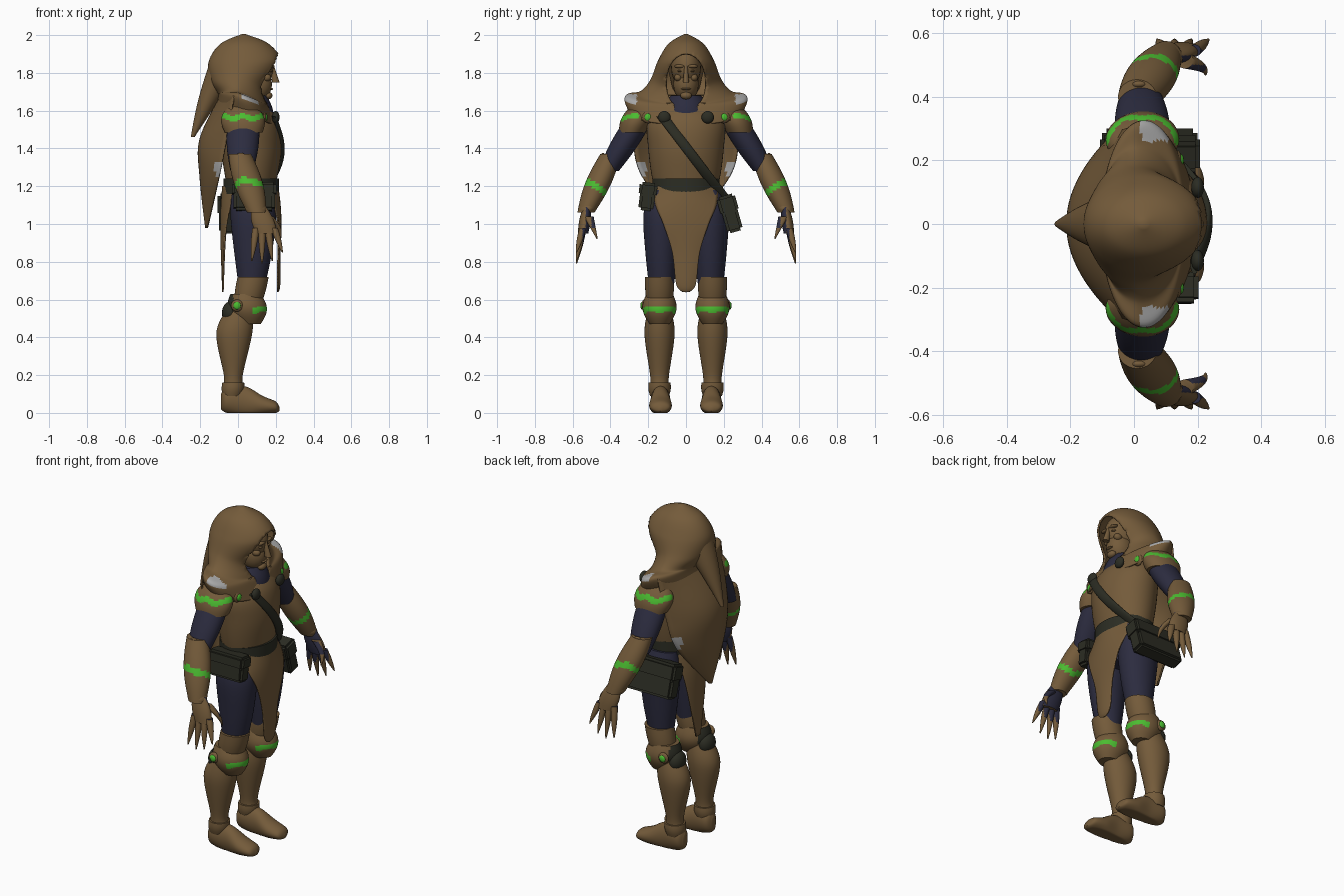
import bpy, bmesh, math
from mathutils import Matrix, Vector

cube = bpy.data.objects.get("Cube")
if cube:
    bpy.data.objects.remove(cube, do_unlink=True)


def material(name, red, green, blue):
    mat = bpy.data.materials.new(name)
    mat.use_nodes = True
    mat.diffuse_color = (red, green, blue, 1)
    mat.node_tree.nodes["Principled BSDF"].inputs["Base Color"].default_value = mat.diffuse_color
    return mat


BROWN = material("brown leather", .175, .105, .043)
NAVY = material("navy cloth", .025, .025, .05)
GREEN = material("bright green", .07, .5, .03)
OLIVE = material("dark olive", .025, .026, .017)
GREY = material("pale grey lining", .4, .4, .4)


def finish(name, bm, materials, rule=None, mirror=False, thickness=0, sharp=50):
    """Turn a bmesh into a shaded object, painted by a rule on face centres."""
    bmesh.ops.recalc_face_normals(bm, faces=bm.faces)
    for face in bm.faces:
        face.material_index = rule(face.calc_center_median()) if rule else 0
    mesh = bpy.data.meshes.new(name)
    bm.to_mesh(mesh)
    bm.free()
    for mat in materials:
        mesh.materials.append(mat)
    mesh.shade_smooth()
    mesh.set_sharp_from_angle(angle=math.radians(sharp))
    part = bpy.data.objects.new(name, mesh)
    bpy.context.collection.objects.link(part)
    if thickness:
        solid = part.modifiers.new("thickness", 'SOLIDIFY')
        solid.thickness = thickness
        solid.offset = 0
    if mirror:
        part.modifiers.new("mirror", 'MIRROR').use_axis = (False, True, False)


def spline(rows, steps=8):
    """Smooth interpolation through rows of numbers."""
    result = []
    padded = [rows[0], *rows, rows[-1]]
    for before, start, end, after in zip(padded, padded[1:], padded[2:], padded[3:]):
        for step in range(steps):
            t = step / steps
            result.append([q + t / 2 * (r - p + t * (2 * p - 5 * q + 4 * r - s + t * (3 * (q - r) + s - p)))
                           for p, q, r, s in zip(before, start, end, after)])
    return result + [rows[-1]]


def skin(bm, rings, closed):
    for ring, following in zip(rings, rings[1:]):
        count = len(ring)
        for i in range(count if closed else count - 1):
            j = (i + 1) % count
            bm.faces.new((ring[i], ring[j], following[j], following[i]))


def tube(sections, segments=48, capped=True):
    """Skin elliptical sections, each a centre and two half-axis vectors."""
    bm, rings = bmesh.new(), []
    angles = [math.tau * k / segments for k in range(segments)]
    for centre, across, side in sections:
        rings.append([bm.verts.new(centre + across * math.cos(a) + side * math.sin(a)) for a in angles])
    skin(bm, rings, True)
    bm.faces.new(rings[-1])
    if capped:
        bm.faces.new(rings[0])
    return bm


def upright(rows, y=0):
    """Sections from rows of height, middle x, x radius and y radius."""
    return [(Vector((x, y, z)), Vector((max(rx, .002), 0, 0)), Vector((0, max(ry, .002), 0)))
            for z, x, rx, ry in spline(rows)]


def limb(name, start, end, radii, materials, bulge=0, wide=1, bow=0, rule=None, mirror=True, steps=24):
    """Tapered limb with level sections; it swells by bulge and arches forward by bow."""
    start, end, sections = Vector(start), Vector(end), []
    for step in range(steps + 1):
        t = step / steps
        arch = math.sin(math.pi * t)
        radius = radii[0] + (radii[1] - radii[0]) * t + bulge * arch
        sections.append((start.lerp(end, t) + Vector((bow * arch, 0, 0)),
                         Vector((radius, 0, 0)), Vector((0, radius * wide, 0))))
    finish(name, tube(sections), materials, rule, mirror)


def sheet(name, rows, materials, rule=None, columns=24):
    """Hanging cloth from rows of height, middle x, edge x and half width."""
    bm, rings = bmesh.new(), []
    across = [2 * k / columns - 1 for k in range(columns + 1)]
    for z, middle, edge, width in spline(rows):
        rings.append([bm.verts.new((middle + (edge - middle) * u * u, u * width, z)) for u in across])
    skin(bm, rings, False)
    finish(name, bm, materials, rule, thickness=.008)


def blob(name, centre, radii, mat, mirror=True):
    bm = bmesh.new()
    bmesh.ops.create_uvsphere(bm, u_segments=20, v_segments=12, radius=1,
                              matrix=Matrix.Translation(centre) @ Matrix.Diagonal((*radii, 1)))
    finish(name, bm, [mat], mirror=mirror)


def box(name, centre, size, tilt):
    bm = bmesh.new()
    bmesh.ops.create_cube(bm, size=1, matrix=Matrix.Translation(centre)
                          @ Matrix.Rotation(tilt, 4, 'X') @ Matrix.Diagonal((*size, 1)))
    bmesh.ops.bevel(bm, geom=bm.edges[:], offset=.014, segments=2, affect='EDGES')
    finish(name, bm, [OLIVE], sharp=35)


def pouch(name, centre, size, tilt):
    """Bag with a slightly larger flap over its upper half."""
    centre, size = Vector(centre), Vector(size)
    box(name, centre, size, tilt)
    lift = Matrix.Rotation(tilt, 3, 'X') @ Vector((0, 0, size.z / 4))
    box(name + "_flap", centre + lift, (size.x + .015, size.y + .015, size.z / 2), tilt)


def gem(name, centre, outward):
    """Green stone set in a brown disc that faces outward."""
    centre, outward = Vector(centre), Vector(outward)
    flat = Vector((1, 1, 1)) - outward / 2
    blob(name + "_discs", centre, flat * .032, BROWN)
    blob(name + "_gems", centre + outward * .012, flat * .02, GREEN)


def stripe(height, half, where, slope=0, middle=0):
    """Wavy painted band, kept to the faces where a condition holds."""
    return lambda c: int(where(c) and
                         abs(c.z - height - slope * (c.y - middle) - math.sin(60 * c.x) / 150) < half)


# Torso, neck and head
torso = [(1, .07, .1, .1), (1.2, .07, .13, .17), (1.4, .07, .16, .2), (1.55, .06, .15, .2), (1.65, .03, .1, .1)]
finish("torso", tube(upright(torso)), [BROWN, NAVY], lambda c: int(c.z < 1.06))
limb("collar", (.06, 0, 1.56), (.07, 0, 1.68), (.13, .08), [NAVY], bulge=.01, mirror=False)
blob("skull", (.08, 0, 1.83), (.11, .08, .11), BROWN, False)
blob("jaw", (.1, 0, 1.74), (.08, .068, .09), BROWN, False)
blob("chin", (.16, 0, 1.68), (.022, .03, .02), BROWN, False)
limb("nose", (.2, 0, 1.75), (.18, 0, 1.84), (.02, .01), [BROWN], wide=.8, mirror=False)
blob("brows", (.175, .033, 1.835), (.018, .03, .01), BROWN)
blob("eyes", (.17, .032, 1.81), (.014, .014, .006), BROWN)
blob("cheekbones", (.15, .042, 1.775), (.025, .02, .02), BROWN)
blob("lips", (.176, 0, 1.715), (.01, .026, .006), BROWN, False)

# Hood and shoulder mantle, dipping at the chest, with a rounded face opening
hood = tube(upright([(1.6, .04, .15, .29), (1.68, .03, .13, .32), (1.7, .02, .13, .24), (1.76, 0, .145, .185),
                     (1.86, .035, .185, .145), (1.95, .035, .125, .09), (2, .03, .01, .01)]), 72, capped=False)
MIDDLE, DIP = 1.75, .4


def opening(point):
    return math.hypot(point.y / .105, (point.z - MIDDLE) / .15) if point.x > .05 else 2


for vert in hood.verts:
    fade = min(max((1.85 - vert.co.z) / .15, 0), 1)
    vert.co.z -= DIP * fade * max(vert.co.x, 0)
bmesh.ops.delete(hood, context='FACES', geom=[f for f in hood.faces if opening(f.calc_center_median()) < 1])
for vert in hood.verts:
    ratio = opening(vert.co)
    if vert.is_boundary and ratio < 1.5 and vert.co.z > 1.58:
        vert.co.y /= ratio
        vert.co.z = MIDDLE + (vert.co.z - MIDDLE) / ratio
finish("hood_and_mantle", hood, [BROWN, GREY],
       lambda c: int(abs(c.y) > .26 and c.x > .02 and abs(c.z + DIP * c.x - 1.685) < .013), thickness=.01)
limb("hood_tail", (-.24, 0, 1.46), (-.03, 0, 1.88), (.01, .11), [BROWN], bow=-.012, mirror=False)

# Cape and loincloth panels
sheet("cape", [(1.68, -.09, -.02, .3), (1.45, -.2, -.06, .28), (1.25, -.2, -.1, .23), (.98, -.17, -.16, .01)],
      [BROWN, GREY], lambda c: int(abs(c.y) > .215 and 1.24 < c.z < 1.34))
sheet("front_loincloth", [(1.2, .21, .13, .17), (1.1, .222, .185, .16), (1, .226, .212, .12), (.85, .222, .212, .072),
                          (.68, .22, .21, .05), (.64, .21, .21, .01)], [BROWN])
sheet("back_loincloth", [(1.2, -.08, 0, .14), (1, -.09, -.06, .1), (.64, -.08, -.08, .02)], [BROWN])

# Belt, strap, clasps and pouches
limb("belt", (.07, 0, 1.16), (.07, 0, 1.24), (.148, .148), [OLIVE], wide=1.2, mirror=False)
limb("chest_strap", (.11, .21, 1.13), (.19, -.125, 1.57), (.013, .013), [OLIVE], wide=2.5, bow=.08, mirror=False)
blob("mantle_clasps", (.2, .115, 1.565), (.02, .033, .033), OLIVE)
pouch("left_pouch", (.05, .235, 1.055), (.3, .085, .2), .28)
pouch("right_pouch", (.085, -.205, 1.145), (.22, .08, .15), -.12)

# Arms
limb("shoulder_pads", (.03, .285, 1.485), (.02, .23, 1.66), (.1, .03), [BROWN, GREEN],
     bulge=.045, wide=.7, rule=stripe(1.565, .015, lambda c: c.y > .25))
gem("shoulder", (.135, .2, 1.565), (1, 0, 0))
limb("upper_arms", (.02, .41, 1.28), (.03, .24, 1.57), (.06, .08), [NAVY], bulge=.015, wide=.9)
limb("forearm_guards", (.1, .53, 1.06), (.01, .4, 1.37), (.05, .06), [BROWN, GREEN],
     bulge=.022, wide=.9, rule=stripe(1.19, .019, lambda c: c.x > -.02, .7, .47))
limb("wrist_cuffs", (.1, .53, 1.06), (.09, .515, 1.1), (.05, .056), [BROWN], bulge=.005, wide=.8)
gem("elbow", (.015, .44, 1.345), (0, 1, 0))

# Hands with clawed fingers
limb("palms", (.15, .545, .95), (.11, .525, 1.09), (.055, .04), [BROWN, NAVY],
     bulge=.012, wide=.5, rule=lambda c: int(c.y < .53))
for i in range(4):
    knuckle = .095 + .032 * i
    limb(f"fingers_{i + 1}", (knuckle + .022 * (i - 1), .58, .79 + .015 * (i - 1) ** 2), (knuckle, .545, .98),
         (.003, .019), [BROWN, NAVY], bulge=.005, rule=lambda c: int(c.z > .88 and c.y < .548), steps=12)
limb("thumbs", (.225, .47, .92), (.16, .515, 1.04), (.003, .026), [BROWN, NAVY],
     bow=.02, rule=lambda c: int(c.z > .98 and c.y < .5), steps=12)

# Legs
thigh = [(.62, .07, .06, .06), (.85, .08, .1, .085), (1.05, .08, .12, .095), (1.18, .07, .1, .06)]
finish("thighs", tube(upright(thigh, y=.13)), [NAVY], mirror=True)
limb("thigh_guards", (.05, .14, .57), (.08, .14, .72), (.07, .082), [BROWN], bulge=.005, wide=.93)
limb("knee_guards", (.06, .14, .47), (.04, .14, .63), (.06, .08), [BROWN, GREEN, OLIVE], bulge=.033, wide=.87,
     rule=lambda c: 2 if c.x < -.025 else stripe(.545, .015, lambda p: p.x > .08)(c))
blob("knee_backs", (-.04, .14, .53), (.045, .06, .06), OLIVE)
gem("knee", (-.005, .22, .568), (0, 1, 0))
shin = [(.14, -.025, .055, .05), (.2, -.025, .05, .05), (.42, -.02, .095, .08), (.55, .01, .07, .06)]
finish("shin_guards", tube(upright(shin, y=.14)), [BROWN], mirror=True)
limb("ankle_cuffs", (-.03, .14, .09), (-.025, .14, .16), (.05, .058), [BROWN], bulge=.005)

# Boots run from heel to toe and are flattened on the ground
sole = [(-.09, .06, .04, .02), (-.06, .07, .07, .05), (.04, .06, .08, .05), (.13, .04, .05, .06),
        (.2, .03, .03, .05), (.22, .02, .01, .01)]
boot = tube([(Vector((x, .135, z)), Vector((0, 0, height)), Vector((0, width, 0)))
             for x, z, height, width in spline(sole)])
for vert in boot.verts:
    vert.co.z = max(vert.co.z, 0)
finish("boots", boot, [BROWN], mirror=True)
